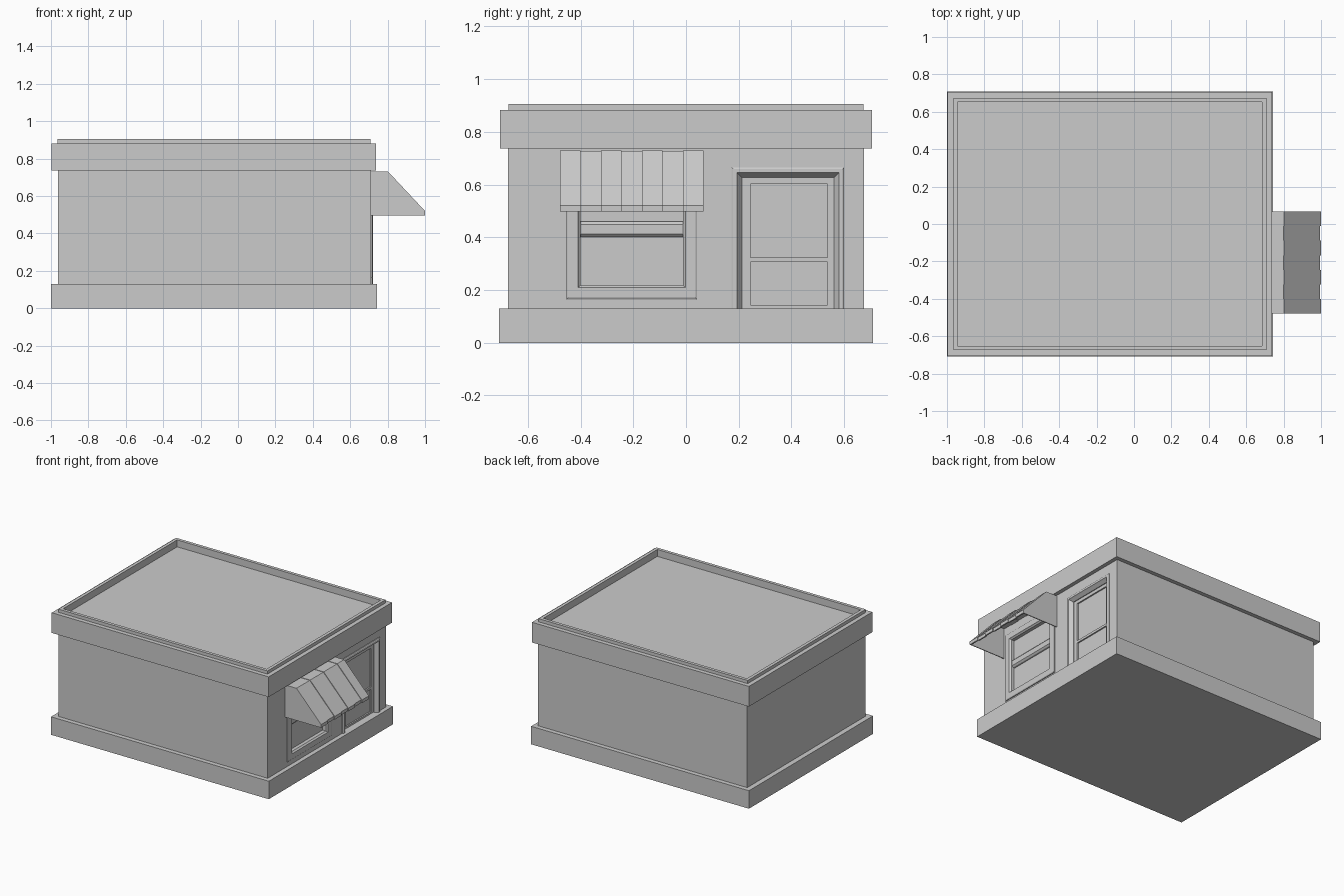
import bpy, bmesh

if "Cube" in bpy.data.objects:
    bpy.data.objects.remove(bpy.data.objects["Cube"])


def make_object(name, bm):
    bmesh.ops.recalc_face_normals(bm, faces=bm.faces)
    me = bpy.data.meshes.new(name)
    bm.to_mesh(me)
    bm.free()
    ob = bpy.data.objects.new(name, me)
    bpy.context.collection.objects.link(ob)
    return ob


def loft(name, rect, levels, axis='z', keep_bottom=False):
    """Solid from nested rectangles; levels are (inset, height along axis)."""
    a0, a1, b0, b1 = rect
    bm = bmesh.new()
    rings = []
    for i, h in levels:
        low = b0 if keep_bottom else b0 + i
        pts = [(a0 + i, low), (a1 - i, low), (a1 - i, b1 - i), (a0 + i, b1 - i)]
        rings.append([bm.verts.new((a, b, h) if axis == 'z' else (h, a, b)) for a, b in pts])
    for r, s in zip(rings, rings[1:]):
        for k in range(4):
            n = (k + 1) % 4
            bm.faces.new((r[k], r[n], s[n], s[k]))
    bm.faces.new(rings[0])
    bm.faces.new(rings[-1])
    return make_object(name, bm)


def box(name, x0, x1, y0, y1, z0, z1):
    return loft(name, (x0, x1, y0, y1), [(0, z0), (0, z1)])


def extrude_y(name, profile, y0, y1):
    """Prism from an x-z profile."""
    bm = bmesh.new()
    f = bm.faces.new([bm.verts.new((x, y0, z)) for x, z in profile])
    ext = bmesh.ops.extrude_face_region(bm, geom=[f])
    verts = [v for v in ext['geom'] if isinstance(v, bmesh.types.BMVert)]
    bmesh.ops.translate(bm, verts=verts, vec=(0, y1 - y0, 0))
    return make_object(name, bm)


# Main building masses
box("base_plinth", -1.0, 0.743, -0.709, 0.709, 0, 0.13)
walls = box("walls", -0.963, 0.711, -0.676, 0.676, 0.12, 0.76)
loft("roof_cornice", (-0.997, 0.739, -0.705, 0.705),
     [(0.05, 0.736), (0, 0.736), (0, 0.882), (0.031, 0.882), (0.031, 0.905),
      (0.054, 0.905), (0.054, 0.855)])

# Openings cut in the shop wall
for name, y0, y1, z0, z1 in (("door_cutter", 0.19, 0.585, 0.10, 0.65),
                             ("window_cutter", -0.43, 0.015, 0.19, 0.64)):
    cutter = box(name, 0.65, 0.8, y0, y1, z0, z1)
    mod = walls.modifiers.new(name, 'BOOLEAN')
    mod.object = cutter
    mod.operation = 'DIFFERENCE'
    mod.solver = 'EXACT'
    cutter.hide_render = True
    cutter.hide_viewport = True
    cutter.display_type = 'WIRE'

# Door surround with splayed reveal
loft("door_frame", (0.173, 0.6, 0.125, 0.665),
     [(0, 0.655), (0, 0.717), (0.006, 0.721), (0.02, 0.721), (0.024, 0.715),
      (0.039, 0.695), (0.039, 0.68)], 'x', True)

# Door stiles and rails around two sunken panels
for name, y0, y1 in (("door_stile_left", 0.21, 0.245), ("door_stile_right", 0.537, 0.563)):
    box(name, 0.675, 0.69, y0, y1, 0.125, 0.628)
for name, z0, z1 in (("door_rail_bottom", 0.125, 0.143), ("door_rail_middle", 0.306, 0.323),
                     ("door_rail_top", 0.603, 0.628)):
    box(name, 0.675, 0.69, 0.245, 0.537, z0, z1)

# Window surround and sash
loft("window_frame", (-0.454, 0.042, 0.165, 0.66),
     [(0, 0.655), (0, 0.717), (0.006, 0.721), (0.044, 0.721), (0.048, 0.715),
      (0.053, 0.71), (0.053, 0.685)], 'x')
extrude_y("window_sash_rail", [(0.68, 0.40), (0.695, 0.403), (0.705, 0.413), (0.705, 0.449),
                               (0.695, 0.46), (0.68, 0.46)], -0.402, -0.01)

# Awning: seven strips, alternate ones slightly raised, hollow below
start, end, count = -0.478, 0.066, 7
width = (end - start) / count
for i in range(count):
    d = 0.0 if i % 2 == 0 else -0.006
    outer = [(0.705, 0.73 + d / 2), (0.803 + d / 2, 0.73 + d / 2), (1.0 + d, 0.52), (1.0 + d, 0.497)]
    inner = [(0.99 + d, 0.497), (0.99 + d, 0.516), (0.80 + d / 2, 0.72 + d / 2), (0.705, 0.72 + d / 2)]
    extrude_y(f"awning_strip_{i + 1}", outer + inner, start + i * width, start + (i + 1) * width)

# Awning end panels
side = [(0.705, 0.497), (0.995, 0.497), (0.995, 0.518), (0.80, 0.726), (0.705, 0.726)]
extrude_y("awning_side_left", side, start, start + 0.006)
extrude_y("awning_side_right", side, end - 0.006, end)
